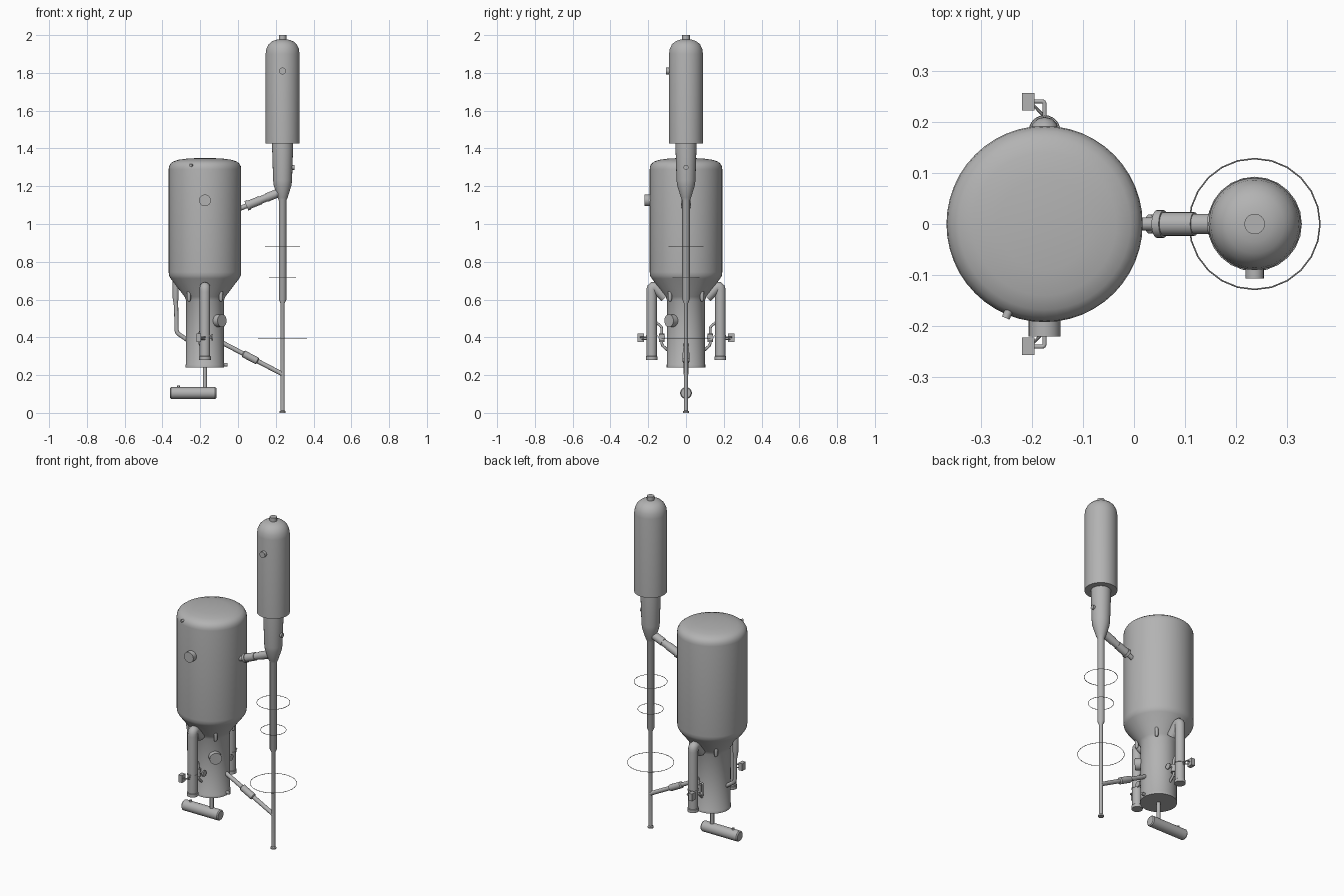
import bpy, bmesh, math
from mathutils import Vector

if "Cube" in bpy.data.objects:
    bpy.data.objects.remove(bpy.data.objects["Cube"])

grey = bpy.data.materials.new("plain grey")
grey.diffuse_color = (0.45, 0.45, 0.45, 1)
grey.use_nodes = True
grey.node_tree.nodes["Principled BSDF"].inputs["Base Color"].default_value = grey.diffuse_color
VX, TX = -0.175, 0.236          # vessel axis, tower axis


def finish(name, mesh, angle=35):
    mesh.materials.clear()
    mesh.materials.append(grey)
    mesh.shade_smooth()
    mesh.set_sharp_from_angle(angle=math.radians(angle))
    ob = bpy.data.objects.new(name, mesh)
    bpy.context.collection.objects.link(ob)
    return ob


def lathe(name, profile, origin=(0, 0, 0), axis=(0, 0, 1), seg=32, angle=35):
    """Turn (radius, distance) points around an axis; both ends are capped."""
    q = Vector(axis).to_track_quat('Z', 'Y')
    o = Vector(origin)
    bm = bmesh.new()
    rings = []
    for r, t in profile:
        if r == 0:
            rings.append([bm.verts.new(o + q @ Vector((0, 0, t)))])
            continue
        rings.append([bm.verts.new(o + q @ Vector((r * math.cos(a), r * math.sin(a), t)))
                      for a in (2 * math.pi * i / seg for i in range(seg))])
    for a, b in zip(rings, rings[1:]):
        for i in range(seg):
            j = (i + 1) % seg
            if len(b) == 1:
                bm.faces.new((a[i], a[j], b[0]))
            elif len(a) == 1:
                bm.faces.new((a[0], b[j], b[i]))
            else:
                bm.faces.new((a[i], a[j], b[j], b[i]))
    for ring in (rings[0], rings[-1]):
        if len(ring) > 1:
            bm.faces.new(ring)
    bmesh.ops.recalc_face_normals(bm, faces=bm.faces)
    me = bpy.data.meshes.new(name)
    bm.to_mesh(me)
    bm.free()
    return finish(name, me, angle)


def rod(name, p0, p1, r, seg=20):
    d = Vector(p1) - Vector(p0)
    return lathe(name, [(r, 0), (r, d.length)], p0, d, seg)


def tube(name, pts, r, bend=0.02):
    """Pipe through the points with rounded corners."""
    pts = [Vector(p) for p in pts]
    path = [pts[0]]
    for a, b, c in zip(pts, pts[1:], pts[2:]):
        s, e = b + (a - b).normalized() * bend, b + (c - b).normalized() * bend
        path += [s * (1 - t) ** 2 + b * 2 * t * (1 - t) + e * t * t
                 for t in (i / 6 for i in range(7))]
    path.append(pts[-1])
    cu = bpy.data.curves.new(name + "_path", 'CURVE')
    cu.dimensions = '3D'
    cu.bevel_depth, cu.bevel_resolution, cu.use_fill_caps = r, 4, True
    sp = cu.splines.new('POLY')
    sp.points.add(len(path) - 1)
    for p, co in zip(sp.points, path):
        p.co = (*co, 1)
    tmp = bpy.data.objects.new(name + "_path", cu)
    bpy.context.collection.objects.link(tmp)
    bpy.context.view_layer.update()
    dg = bpy.context.evaluated_depsgraph_get()
    me = bpy.data.meshes.new_from_object(tmp.evaluated_get(dg))
    bpy.data.objects.remove(tmp)
    return finish(name, me, 50)


def box(name, center, size):
    bm = bmesh.new()
    bmesh.ops.create_cube(bm, size=1)
    for v in bm.verts:
        v.co = Vector(center) + Vector([a * b for a, b in zip(v.co, size)])
    me = bpy.data.meshes.new(name)
    bm.to_mesh(me)
    bm.free()
    return finish(name, me)


def ring(name, z, R, r=0.0015, n=24, m=6):
    bm = bmesh.new()
    vs = [[bm.verts.new((TX + (R + r * math.cos(b)) * math.cos(a),
                         (R + r * math.cos(b)) * math.sin(a), z + r * math.sin(b)))
           for b in (2 * math.pi * j / m for j in range(m))]
          for a in (2 * math.pi * i / n for i in range(n))]
    for i in range(n):
        for j in range(m):
            k, l = (i + 1) % n, (j + 1) % m
            bm.faces.new((vs[i][j], vs[k][j], vs[k][l], vs[i][l]))
    me = bpy.data.meshes.new(name)
    bm.to_mesh(me)
    bm.free()
    return finish(name, me, 70)


# Large vessel with domed head, cone and lower leg
lathe("vessel", [(0.102, 0.24), (0.102, 0.255), (0.1, 0.258), (0.1, 0.595), (0.108, 0.615),
                 (0.182, 0.712), (0.19, 0.727), (0.192, 0.745), (0.192, 1.29), (0.19, 1.305),
                 (0.182, 1.32), (0.168, 1.331), (0.14, 1.34), (0.09, 1.347), (0, 1.35)],
      (VX, 0, 0), seg=48)

# Tall tower: riser, cone and wide domed head
lathe("tower", [(0.016, 0), (0.016, 0.008), (0.011, 0.012), (0.011, 0.58), (0.02, 0.6),
                (0.02, 1.125), (0.027, 1.14), (0.047, 1.205), (0.05, 1.23), (0.055, 1.39),
                (0.055, 1.425), (0.09, 1.425), (0.09, 1.9), (0.086, 1.927), (0.075, 1.95),
                (0.058, 1.966), (0.035, 1.975), (0.02, 1.977), (0.02, 2.0)],
      (TX, 0, 0), seg=40)
for i, (z, R) in enumerate([(0.88, 0.091), (0.715, 0.07), (0.393, 0.128)]):
    ring(f"tower_ring_{i + 1}", z, R)

# Tower nozzles
rod("tower_front_nozzle", (TX, -0.08, 1.81), (TX, -0.107, 1.81), 0.018)
rod("tower_side_nozzle", (TX + 0.04, 0, 1.3), (TX + 0.062, 0, 1.3), 0.013)

# Upper cross pipe, stepped, from vessel to tower
lathe("upper_cross_pipe", [(0.013, 0), (0.013, 0.035), (0.027, 0.035), (0.027, 0.05),
                           (0.023, 0.05), (0.023, 0.115), (0.02, 0.115), (0.02, 0.15),
                           (0.023, 0.15), (0.023, 0.23)],
      (0.012, 0, 1.083), (0.925, 0, 0.375), 24)

# Lower sloping pipe with thicker sleeve
a, b = Vector((-0.09, 0, 0.375)), Vector((TX, 0, 0.205))
L = (b - a).length
lathe("lower_cross_pipe", [(0.012, 0), (0.012, 0.13), (0.019, 0.135), (0.019, 0.215),
                           (0.012, 0.22), (0.012, L)], a, b - a, 20)

# Left return pipe
tube("left_return_pipe", [(-0.33, 0, 0.71), (-0.325, 0, 0.425), (-0.26, 0, 0.38)], 0.011, 0.015)
lathe("left_return_top", [(0.01, 0.57), (0.016, 0.61), (0.016, 0.7)], (-0.33, 0, 0), seg=20)

# Vessel nozzles
rod("vessel_front_nozzle", (VX, -0.17, 1.125), (VX, -0.22, 1.125), 0.031, 28)
rod("vessel_top_nozzle", (-0.243, -0.165, 1.31), (-0.251, -0.184, 1.31), 0.008)
d = Vector((1, -1, 0)).normalized()
c = Vector((VX, 0, 0.488))
rod("leg_manway", c + d * 0.08, c + d * 0.128, 0.034, 28)
rod("leg_drain", (-0.085, 0, 0.255), (-0.055, 0, 0.255), 0.009)

# Four upright ribs under the cone
for i in range(4):
    t = math.pi / 4 + i * math.pi / 2
    x, y = VX + 0.12 * math.cos(t), 0.12 * math.sin(t)
    lathe(f"cone_rib_{i + 1}", [(0, 0.588), (0.007, 0.592), (0.01, 0.6), (0.01, 0.645),
                                (0.007, 0.653), (0, 0.657)], (x, y, 0), seg=14, angle=60)

# Front and back standpipes with valve gear
for s, side in ((-1, "front"), (1, "back")):
    tube(f"{side}_standpipe", [(VX, s * 0.11, 0.61), (VX, s * 0.182, 0.685),
                               (VX, s * 0.182, 0.285)], 0.028, 0.045)
    lathe(f"{side}_standpipe_foot", [(0.031, 0.28), (0.031, 0.298), (0.029, 0.3)],
          (VX, s * 0.182, 0), seg=24)
    rod(f"{side}_standpipe_band", (VX, s * 0.182, 0.405), (VX, s * 0.182, 0.412), 0.03, 24)
    tube(f"{side}_bypass", [(VX, s * 0.165, 0.485), (VX, s * 0.128, 0.455),
                            (VX, s * 0.128, 0.36), (VX, s * 0.09, 0.325)], 0.007, 0.012)
    tube(f"{side}_gauge_loop", [(VX, s * 0.128, 0.435), (VX - 0.03, s * 0.128, 0.43),
                                (VX - 0.03, s * 0.128, 0.36), (VX, s * 0.128, 0.355)],
         0.005, 0.01)
    rod(f"{side}_valve_body", (VX, s * 0.128, 0.375), (VX, s * 0.128, 0.42), 0.015)
    rod(f"{side}_valve_stem", (VX, s * 0.128, 0.4), (VX + 0.036, s * 0.128, 0.4), 0.005, 12)
    rod(f"{side}_valve_wheel", (VX + 0.034, s * 0.128, 0.4), (VX + 0.042, s * 0.128, 0.4), 0.018)
    tube(f"{side}_control_arm", [(VX, s * 0.2, 0.4), (VX, s * 0.24, 0.4),
                                 (VX - 0.025, s * 0.24, 0.4)], 0.004, 0.006)
    rod(f"{side}_control_brace", (VX, s * 0.21, 0.39), (VX - 0.025, s * 0.236, 0.39), 0.003, 10)
    box(f"{side}_control_box", (-0.207, s * 0.239, 0.398), (0.024, 0.034, 0.044))

# Horizontal drum hanging below the vessel
rod("drum_drop_pipe", (VX, 0, 0.25), (VX, 0, 0.11), 0.011)
lathe("drum", [(0.026, 0), (0.031, 0.006), (0.031, 0.239), (0.026, 0.245)],
      (-0.36, 0, 0.105), (1, 0, 0), 32)
rod("drum_nozzle", (-0.315, 0, 0.12), (-0.315, 0, 0.145), 0.007, 14)
